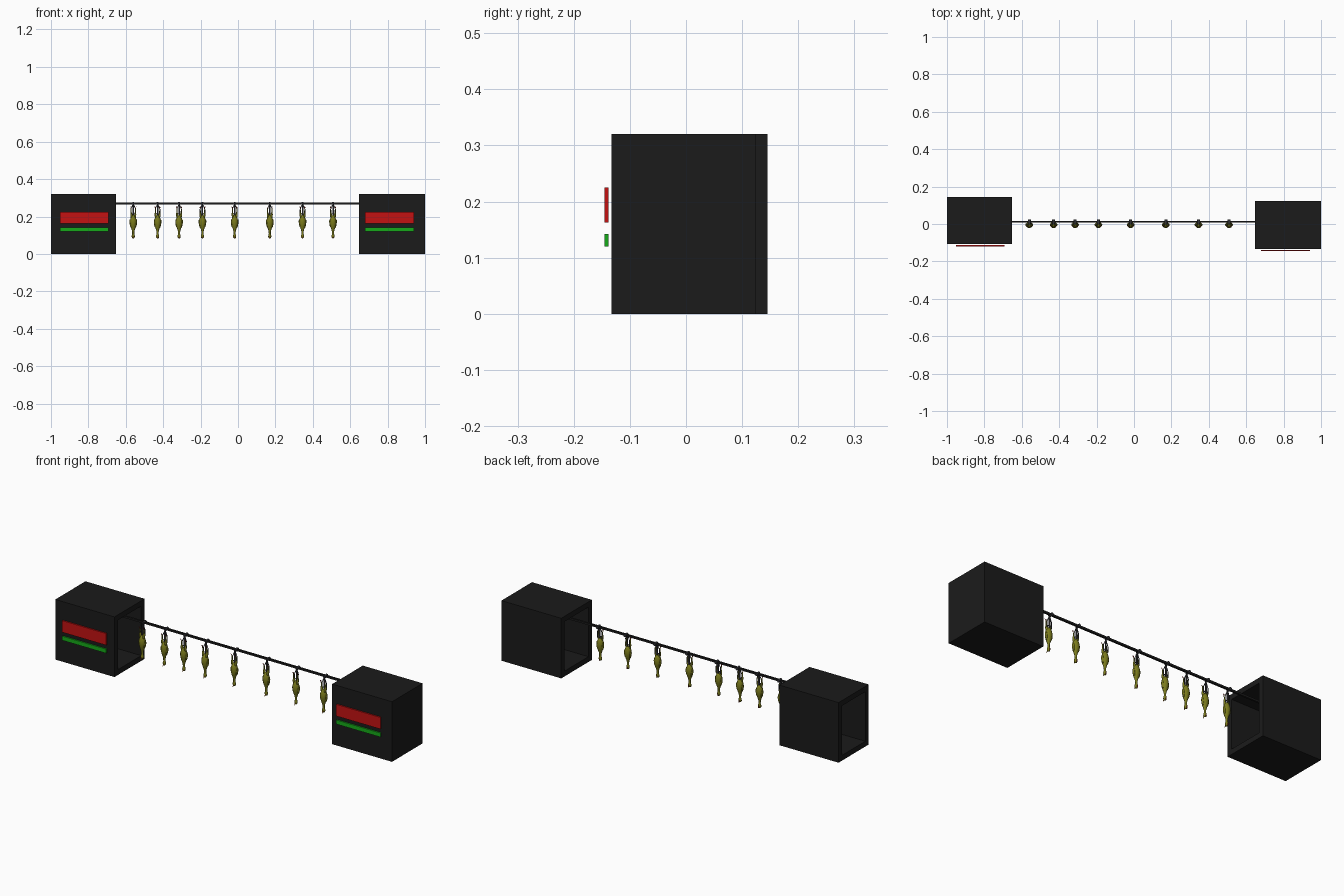
import bpy, bmesh, math
from mathutils import Vector, Matrix

if "Cube" in bpy.data.objects:
    bpy.data.objects.remove(bpy.data.objects["Cube"])


def mat(name, rgb):
    m = bpy.data.materials.new(name)
    m.diffuse_color = (*rgb, 1)
    m.use_nodes = True
    m.node_tree.nodes["Principled BSDF"].inputs["Base Color"].default_value = m.diffuse_color
    return m


BLACK = mat("black", (0.011, 0.011, 0.011))
RED = mat("red", (0.55, 0.006, 0.006))
GREEN = mat("green", (0.008, 0.4, 0.01))
SKIN = mat("olive_skin", (0.2, 0.2, 0.012))
STEEL = mat("dark_steel", (0.03, 0.03, 0.035))
COMB = mat("comb_red", (0.3, 0.03, 0.02))
BEAK = mat("beak_orange", (0.5, 0.2, 0.02))


def finish(name, bm, material, smooth=False):
    bmesh.ops.recalc_face_normals(bm, faces=bm.faces)
    me = bpy.data.meshes.new(name)
    bm.to_mesh(me)
    bm.free()
    me.materials.append(material)
    for p in me.polygons:
        p.use_smooth = smooth
    ob = bpy.data.objects.new(name, me)
    bpy.context.collection.objects.link(ob)
    return ob


def add_box(bm, lo, hi):
    lo, hi = Vector(lo), Vector(hi)
    size = hi - lo
    return bmesh.ops.create_cube(bm, size=1, matrix=Matrix.Translation((lo + hi) / 2)
                                 @ Matrix.Diagonal((*size, 1)))


def add_rod(bm, a, b, r1, r2=None, n=8):
    a, b = Vector(a), Vector(b)
    d = b - a
    rot = d.to_track_quat('Z', 'Y').to_matrix().to_4x4()
    bmesh.ops.create_cone(bm, cap_ends=True, segments=n, radius1=r1,
                          radius2=r1 if r2 is None else r2, depth=d.length,
                          matrix=Matrix.Translation((a + b) / 2) @ rot)


def add_ball(bm, c, r, tilt=0.0):
    bmesh.ops.create_uvsphere(bm, u_segments=10, v_segments=8, radius=1,
                              matrix=Matrix.Translation(c) @ Matrix.Rotation(tilt, 4, 'Y')
                              @ Matrix.Diagonal((*r, 1)))


# Housing: tunnel open at both ends, or a pocket open only on the -x end
def housing(name, x0, x1, y0, y1, through):
    bm = bmesh.new()
    add_box(bm, (x0, y0, 0), (x1, y1, 0.32))
    bm.normal_update()
    ends = [f for f in bm.faces if f.normal.x < -0.9 or (through and f.normal.x > 0.9)]
    bmesh.ops.inset_individual(bm, faces=ends, thickness=0.04)
    if through:
        edges = [e for f in ends for e in f.edges]
        bmesh.ops.delete(bm, geom=ends, context='FACES_ONLY')
        bmesh.ops.bridge_loops(bm, edges=edges)
    else:
        ex = bmesh.ops.extrude_discrete_faces(bm, faces=ends)
        for v in ex['faces'][0].verts:
            v.co.x += 0.31
    finish(name, bm, BLACK)


def sign(side, x0, x1, yf):
    for part, z0, z1, m in (("red", 0.163, 0.225, RED), ("green", 0.12, 0.142, GREEN)):
        bm = bmesh.new()
        add_box(bm, (x0, yf - 0.012, z0), (x1, yf - 0.005, z1))
        finish(f"{side}_{part}_panel", bm, m)


housing("entry_housing", -1.0, -0.652, -0.108, 0.145, True)
sign("entry", -0.953, -0.693, -0.108)
housing("exit_housing", 0.648, 1.0, -0.133, 0.124, False)
sign("exit", 0.68, 0.94, -0.133)

# Overhead rail
RY, RZ = 0.012, 0.27
bm = bmesh.new()
add_box(bm, (-0.8, RY - 0.005, RZ - 0.005), (0.8, RY + 0.005, RZ + 0.005))
finish("overhead_rail", bm, BLACK)

# Shackle: roller carriage, hanger strap and two prongs
bm = bmesh.new()
add_rod(bm, (0, RY - 0.011, RZ), (0, RY + 0.011, RZ), 0.008, n=12)
add_rod(bm, (0, RY - 0.011, RZ), (0, 0.001, 0.25), 0.004)
add_box(bm, (-0.004, -0.001, 0.205), (0.004, 0.003, 0.254))
add_rod(bm, (-0.013, 0, 0.215), (0.013, 0, 0.215), 0.002)
for s in (-1, 1):
    add_rod(bm, (0.003 * s, 0.001, 0.262), (0.013 * s, 0, 0.238), 0.002)
    add_rod(bm, (0.013 * s, 0, 0.238), (0.013 * s, 0, 0.205), 0.002)
shackle = finish("shackle", bm, STEEL)

# Hanging bird body: lathed profile (radius, z), flattened, plus wings and thighs
profile = [(0, 0.208), (0.008, 0.205), (0.014, 0.193), (0.018, 0.178), (0.0175, 0.162),
           (0.014, 0.145), (0.009, 0.132), (0.006, 0.12), (0.0055, 0.106), (0.008, 0.099),
           (0.0085, 0.092), (0.006, 0.085), (0, 0.082)]
bm = bmesh.new()
vs = [bm.verts.new((r, 0, z)) for r, z in profile]
es = [bm.edges.new(p) for p in zip(vs, vs[1:])]
bmesh.ops.spin(bm, geom=vs + es, cent=(0, 0, 0), axis=(0, 0, 1),
               angle=math.tau, steps=14, use_duplicate=False)
bmesh.ops.remove_doubles(bm, verts=bm.verts, dist=0.0003)
for s in (-1, 1):
    add_ball(bm, (0.0155 * s, 0.001, 0.163), (0.0045, 0.008, 0.022), 0.12 * s)
    add_ball(bm, (0.01 * s, -0.002, 0.205), (0.006, 0.008, 0.02), 0.1 * s)
    add_rod(bm, (0.011 * s, -0.002, 0.21), (0.012 * s, -0.004, 0.243), 0.0035, 0.0022)
for v in bm.verts:
    v.co.y = v.co.y * 0.95 - 0.005
bird = finish("bird_body", bm, SKIN, True)

# Feet and comb
bm = bmesh.new()
for s in (-1, 1):
    for t in (-1, 0, 1):
        add_rod(bm, (0.012 * s, -0.009, 0.242),
                (0.012 * s + 0.004 * t, -0.013, 0.254), 0.0016, 0.0006, 5)
add_ball(bm, (0, 0.003, 0.09), (0.0015, 0.004, 0.007))
feet = finish("feet_and_comb", bm, COMB)

# Beak
bm = bmesh.new()
add_rod(bm, (0, -0.011, 0.092), (0, -0.019, 0.082), 0.0035, 0.0005, 6)
beak = finish("beak", bm, BEAK)

# Repeat along the rail
stations = [-0.56, -0.43, -0.315, -0.19, -0.018, 0.17, 0.345, 0.508]
for i, x in enumerate(stations):
    for ob in (shackle, bird, feet, beak):
        o = ob if i == 0 else ob.copy()
        if i:
            bpy.context.collection.objects.link(o)
        o.location.x = x
